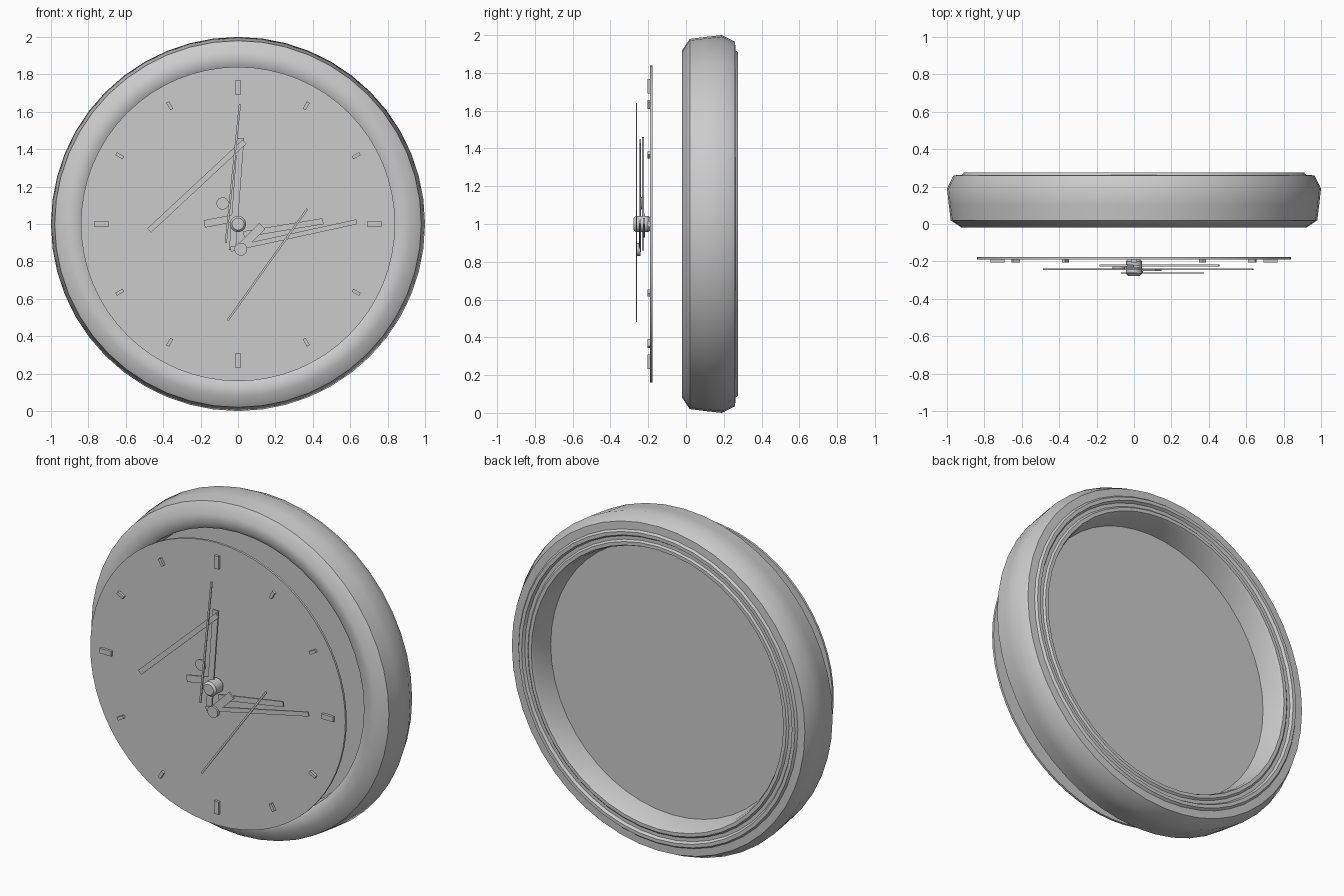
import bpy, bmesh, math
from mathutils import Vector, Matrix

old = bpy.data.objects.get("Cube")
if old:
    bpy.data.objects.remove(old, do_unlink=True)

grey = bpy.data.materials.new("plain_grey")
grey.use_nodes = True
grey.diffuse_color = (0.6, 0.6, 0.6, 1)
grey.node_tree.nodes["Principled BSDF"].inputs["Base Color"].default_value = (0.6, 0.6, 0.6, 1)

CENTRE = Vector((0, 0, 1))


def finish(bm, name, smooth=None):
    """Turn a bmesh into a named object, smooth below the given angle."""
    bmesh.ops.recalc_face_normals(bm, faces=bm.faces)
    mesh = bpy.data.meshes.new(name)
    bm.to_mesh(mesh)
    bm.free()
    mesh.materials.append(grey)
    obj = bpy.data.objects.new(name, mesh)
    bpy.context.collection.objects.link(obj)
    if smooth:
        bpy.ops.object.select_all(action='DESELECT')
        obj.select_set(True)
        bpy.context.view_layer.objects.active = obj
        bpy.ops.object.shade_smooth_by_angle(angle=math.radians(smooth))
    return obj


def lathe(name, profile, x=0, z=1, steps=64, smooth=35):
    """Spin a profile of (radius, y) points about an axis along y."""
    bm = bmesh.new()
    verts = [bm.verts.new((x + r, y, z)) for r, y in profile]
    edges = [bm.edges.new(pair) for pair in zip(verts, verts[1:])]
    bmesh.ops.spin(bm, geom=verts + edges, cent=(x, 0, z), axis=(0, 1, 0),
                   angle=math.tau, steps=steps, use_merge=True)
    bmesh.ops.remove_doubles(bm, verts=bm.verts, dist=1e-5)
    return finish(bm, name, smooth)


def disc(name, radius, front, back, **kw):
    return lathe(name, [(0, front), (radius, front), (radius, back), (0, back)], **kw)


def bar(name, start, end, width, y, depth):
    """Flat bar between two (x, z) points."""
    a, b = Vector((start[0], y, start[1])), Vector((end[0], y, end[1]))
    run = b - a
    turn = Matrix.Rotation(math.atan2(run.x, run.z), 4, 'Y')
    size = Matrix.Diagonal((width, depth, run.length, 1))
    bm = bmesh.new()
    bmesh.ops.create_cube(bm, size=1, matrix=Matrix.Translation((a + b) / 2) @ turn @ size)
    return finish(bm, name)


# Case: rounded rim, stepped back lip and a recessed back plate
lathe("case", [
    (0, 0.1), (0.82, 0.1), (0.83, 0), (0.86, -0.02), (0.92, -0.02),
    (0.98, 0.02), (0.99, 0.1), (1.0, 0.19), (0.965, 0.26),
    (0.92, 0.262), (0.91, 0.275), (0.89, 0.275), (0.88, 0.26),
    (0.86, 0.26), (0.85, 0.27), (0.83, 0.27), (0.82, 0.25),
    (0.8, 0.13), (0, 0.13)], steps=48)

# Dial
disc("dial", 0.84, -0.19, -0.177)

# Hour markers, longer at the quarters
for hour in range(12):
    angle = hour * math.tau / 12
    way = Vector((math.sin(angle), math.cos(angle)))
    mid = Vector((0, 1))
    half, width = (0.038, 0.03) if hour % 3 == 0 else (0.022, 0.018)
    bar("hour_marker", mid + way * (0.73 - half), mid + way * (0.73 + half), width, -0.197, 0.016)

# Central hub
lathe("hub", [(0, -0.277), (0.032, -0.277), (0.043, -0.265),
              (0.043, -0.2), (0.035, -0.19), (0, -0.19)], steps=32)

# Hour hands with their tails
bar("hour_hand", (0.03, 0.945), (0.455, 1.015), 0.032, -0.222, 0.01)
bar("hour_hand_tail", (-0.18, 1.0), (0, 1.035), 0.04, -0.222, 0.01)
bar("upright_hand", (-0.03, 0.86), (0.015, 1.46), 0.036, -0.228, 0.01)

# Minute hands and the short tail
bar("minute_hand", (-0.475, 0.965), (0.035, 1.44), 0.03, -0.242, 0.008)
bar("minute_hand", (-0.04, 0.865), (0.635, 1.012), 0.026, -0.242, 0.008)
bar("minute_hand_tail", (0.01, 0.87), (0.13, 0.99), 0.045, -0.245, 0.01)

# Second hands
bar("second_hand", (-0.065, 0.9), (0.01, 1.64), 0.011, -0.262, 0.006)
bar("second_hand", (-0.055, 0.485), (0.37, 1.08), 0.011, -0.262, 0.006)

# Round counterweights
disc("counterweight", 0.033, -0.238, -0.228, x=-0.082, z=1.11, steps=24)
disc("counterweight", 0.034, -0.262, -0.24, x=0.015, z=0.865, steps=24)
